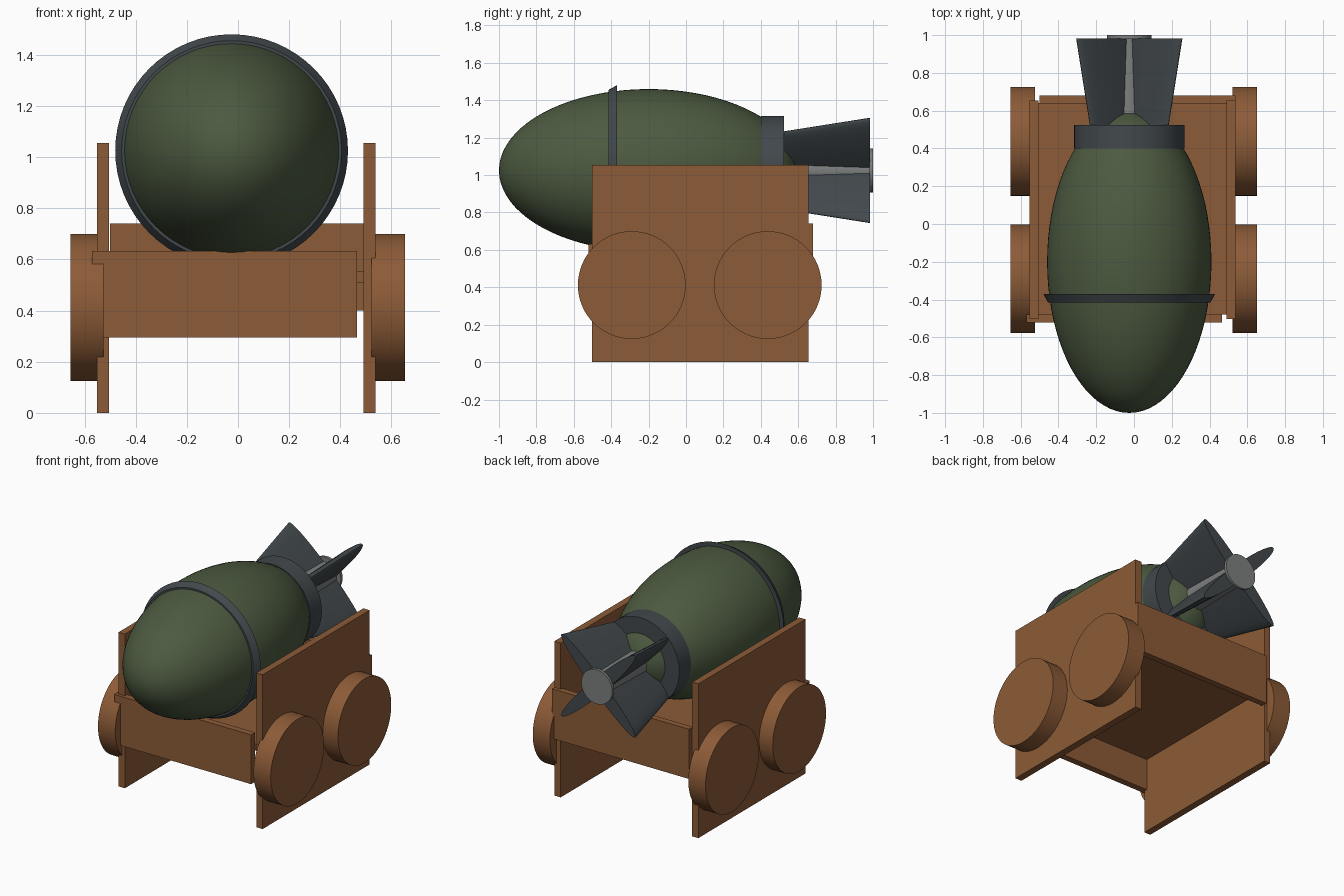
import bpy, bmesh
from math import radians
from mathutils import Matrix

cube = bpy.data.objects.get("Cube")
if cube:
    bpy.data.objects.remove(cube, do_unlink=True)


def material(name, rgb):
    mat = bpy.data.materials.new(name)
    mat.use_nodes = True
    mat.diffuse_color = (*rgb, 1)
    mat.node_tree.nodes["Principled BSDF"].inputs["Base Color"].default_value = (*rgb, 1)
    return mat


GREEN = material("olive green", (0.072, 0.102, 0.051))
DARK = material("dark grey", (0.054, 0.065, 0.072))
LIGHT = material("light grey", (0.205, 0.212, 0.212))
WOOD = material("brown wood", (0.265, 0.105, 0.038))

# Shell axis runs along y; local z of the round parts is turned onto it
AXIS_X, AXIS_Z = -0.025, 1.025
ALONG_Y = Matrix.Rotation(radians(-90), 4, "X")
ALONG_X = Matrix.Rotation(radians(90), 4, "Y")


def add_object(name, bm, mat, smooth=False):
    mesh = bpy.data.meshes.new(name)
    bm.to_mesh(mesh)
    bm.free()
    mesh.materials.append(mat)
    obj = bpy.data.objects.new(name, mesh)
    bpy.context.collection.objects.link(obj)
    if smooth:
        bpy.ops.object.select_all(action="DESELECT")
        obj.select_set(True)
        bpy.context.view_layer.objects.active = obj
        bpy.ops.object.shade_smooth_by_angle(angle=radians(35))
    return obj


def box(name, x, y, z):
    bm = bmesh.new()
    spans = (x, y, z)
    centre = [(a + b) / 2 for a, b in spans]
    size = [b - a for a, b in spans]
    bmesh.ops.create_cube(bm, size=1, matrix=Matrix.Translation(centre) @ Matrix.Diagonal((*size, 1)))
    return add_object(name, bm, WOOD)


def round_part(name, mat, y0, y1, r0, r1, flat=1.0, roll=0):
    """Frustum on the shell axis, optionally flattened and rolled."""
    bm = bmesh.new()
    place = (Matrix.Translation((AXIS_X, (y0 + y1) / 2, AXIS_Z)) @ ALONG_Y
             @ Matrix.Rotation(radians(roll), 4, "Z") @ Matrix.Diagonal((1, flat, 1, 1)))
    bmesh.ops.create_cone(bm, cap_ends=True, segments=64, radius1=r0, radius2=r1,
                          depth=y1 - y0, matrix=place)
    return add_object(name, bm, mat, True)


# Shell body
bm = bmesh.new()
bmesh.ops.create_uvsphere(bm, u_segments=64, v_segments=40, radius=1,
                          matrix=Matrix.Translation((AXIS_X, -0.2, AXIS_Z)) @ ALONG_Y
                          @ Matrix.Diagonal((0.435, 0.435, 0.8, 1)))
add_object("shell_body", bm, GREEN, True)

# Bands, tail shaft and end disc
round_part("nose_band", DARK, -0.415, -0.37, 0.43, 0.455)
round_part("tail_collar", DARK, 0.4, 0.525, 0.292, 0.292)
round_part("tail_shaft", LIGHT, 0.5, 0.985, 0.085, 0.085)
round_part("tail_disc", LIGHT, 0.98, 1.0, 0.117, 0.117)

# Two crossed lens-shaped blades form the four fins
for name, roll in (("fin_pair_a", 45), ("fin_pair_b", -45)):
    round_part(name, DARK, 0.5, 0.983, 0.288, 0.395, 0.125, roll)

# Wooden cart
box("right_wall", (-0.552, -0.505), (-0.502, 0.655), (0, 1.055))
box("left_wall", (0.49, 0.538), (-0.502, 0.655), (0, 1.055))
box("front_plank", (-0.57, 0.465), (-0.522, -0.478), (0.295, 0.632))
box("back_plank", (-0.5, 0.537), (0.638, 0.68), (0.4, 0.74))
box("floor", (-0.507, 0.492), (-0.48, 0.64), (0.51, 0.552))

# Wheels
for side, x0, x1 in (("right", -0.655, -0.525), ("left", 0.522, 0.652)):
    for end, y in (("front", -0.29), ("back", 0.437)):
        bm = bmesh.new()
        bmesh.ops.create_cone(bm, cap_ends=True, segments=64, radius1=0.288, radius2=0.288,
                              depth=x1 - x0,
                              matrix=Matrix.Translation(((x0 + x1) / 2, y, 0.412)) @ ALONG_X)
        add_object(f"{side}_{end}_wheel", bm, WOOD, True)
